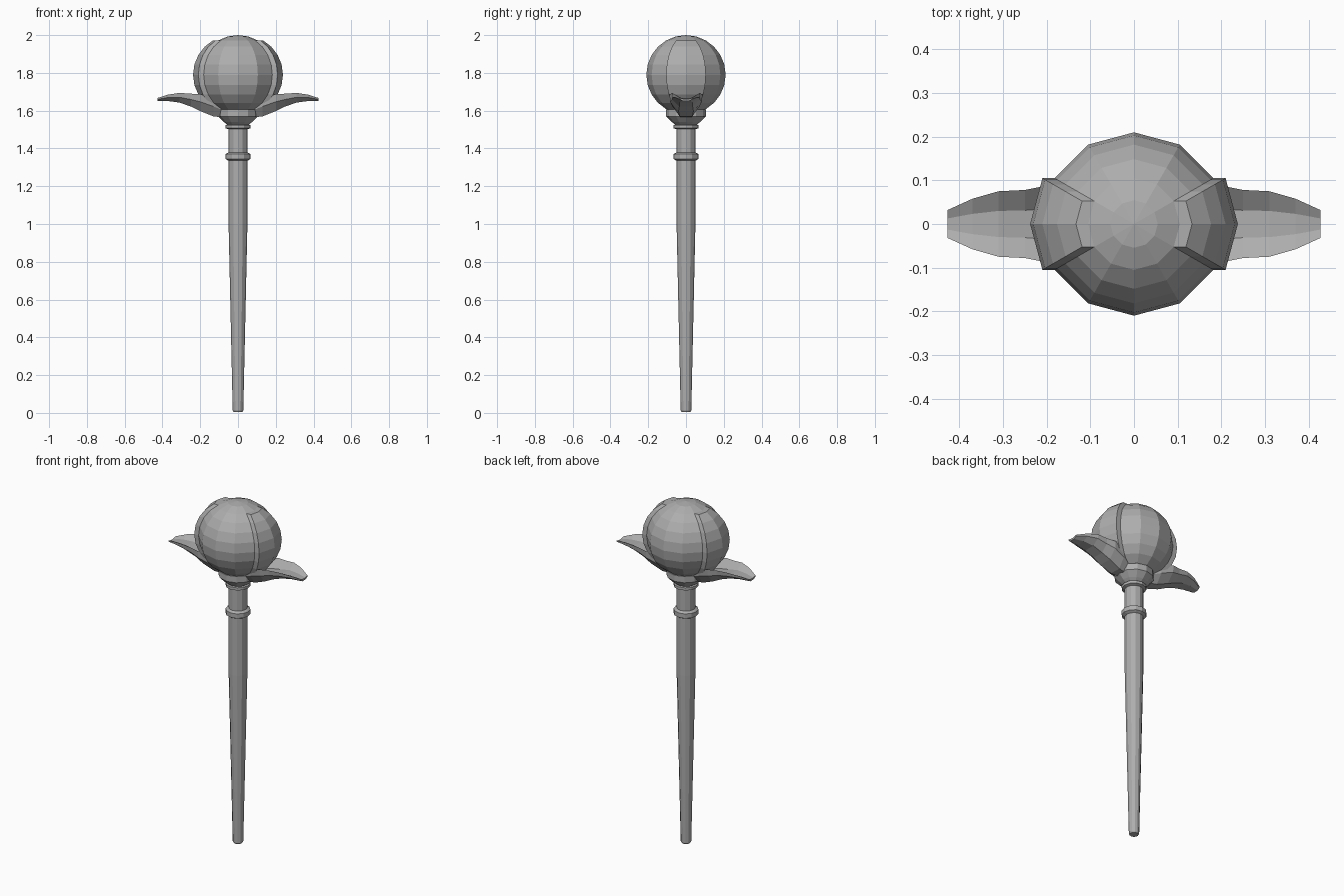
import bpy, bmesh
from math import sin, cos, pi, radians

cube = bpy.data.objects.get("Cube")
if cube:
    bpy.data.objects.remove(cube)

GREY = (0.42, 0.42, 0.42, 1)
metal = bpy.data.materials.new("plain grey")
metal.use_nodes = True
metal.diffuse_color = GREY
metal.node_tree.nodes["Principled BSDF"].inputs["Base Color"].default_value = GREY


def finish(name, bm):
    bmesh.ops.recalc_face_normals(bm, faces=bm.faces)
    mesh = bpy.data.meshes.new(name)
    bm.to_mesh(mesh)
    bm.free()
    mesh.materials.append(metal)
    obj = bpy.data.objects.new(name, mesh)
    bpy.context.collection.objects.link(obj)
    return obj


def loft(name, rings):
    """Skin a list of closed point rings and cap both ends."""
    bm = bmesh.new()
    loops = [[bm.verts.new(p) for p in ring] for ring in rings]
    n = len(loops[0])
    for a, b in zip(loops, loops[1:]):
        for i in range(n):
            j = (i + 1) % n
            bm.faces.new((a[i], a[j], b[j], b[i]))
    bm.faces.new(loops[0])
    bm.faces.new(loops[-1])
    return finish(name, bm)


def turned(name, profile, sides=12):
    """Faceted lathe of (radius, height) pairs."""
    return loft(name, [[(r * cos(2 * pi * i / sides), r * sin(2 * pi * i / sides), z)
                        for i in range(sides)] for r, z in profile])


# Tapered shaft with its two rings and the cup below the orb
turned("shaft", [(0.024, 0.005), (0.028, 0.012), (0.05, 1.0), (0.05, 1.53)])
for name, z in (("lower_ring", 1.357), ("upper_ring", 1.515)):
    h = 0.022 if name == "lower_ring" else 0.013
    turned(name, [(0.05, z - h), (0.066, z - h * 0.6), (0.066, z + h * 0.6), (0.05, z + h)])
turned("cup", [(0.056, 1.525), (0.075, 1.54), (0.105, 1.57), (0.105, 1.606), (0.08, 1.625)])

# Orb
R, CZ, SHIFT = 0.21, 1.79, 0.028
bm = bmesh.new()
bmesh.ops.create_uvsphere(bm, u_segments=12, v_segments=12, radius=R)
bmesh.ops.translate(bm, verts=bm.verts, vec=(0, 0, CZ))
finish("orb", bm)


# Raised plates on the orb's sides
def plate_ring(polar, side):
    a, z = radians(polar), CZ + R * cos(radians(polar))
    r = R * sin(a)
    outer = [(side * (r * cos(t) + SHIFT), r * sin(t), z) for t in (-pi / 6, 0, pi / 6)]
    inner = [(x - side * (SHIFT + 0.015), y, z) for x, y, z in reversed(outer)]
    return outer + inner


# Petal sections: reach, half width, rim, trough and underside heights
PETAL = [(0.09, 0.06, 1.64, 1.62, 1.565),
         (0.13, 0.075, 1.665, 1.63, 1.57),
         (0.20, 0.088, 1.687, 1.645, 1.598),
         (0.25, 0.078, 1.69, 1.655, 1.622),
         (0.31, 0.075, 1.694, 1.668, 1.643),
         (0.37, 0.058, 1.685, 1.667, 1.651),
         (0.427, 0.032, 1.667, 1.661, 1.65)]


def petal_ring(section, side):
    x, w, rim, trough, under = section
    lip = rim - (rim - under) * 0.45
    half = [(w, rim), (w * 0.95, lip), (w * 0.45, under)]
    pts = half + [(-y, z) for y, z in reversed(half)] + [(-w * 0.4, trough), (w * 0.4, trough)]
    return [(side * x, y, z) for y, z in pts]


for label, side in (("left", 1), ("right", -1)):
    loft(label + "_plate", [plate_ring(p, side) for p in range(30, 151, 15)])
    loft(label + "_petal", [petal_ring(s, side) for s in PETAL])
